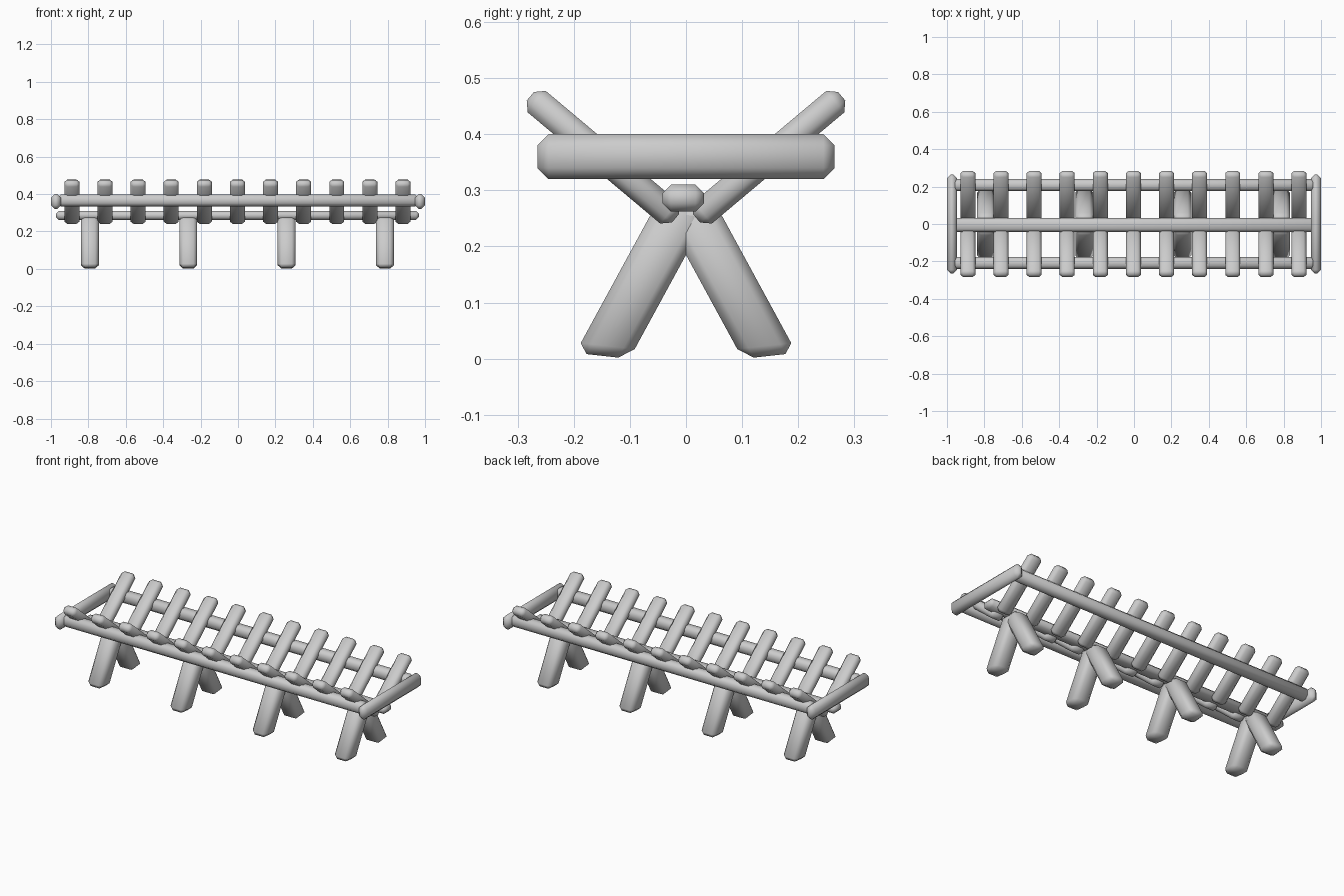
import bpy, bmesh, math
from mathutils import Matrix, Vector

cube = bpy.data.objects.get("Cube")
if cube:
    bpy.data.objects.remove(cube, do_unlink=True)

GREY = (0.6, 0.6, 0.6, 1)
wood = bpy.data.materials.new("plain_grey")
wood.use_nodes = True
wood.diffuse_color = GREY
wood.node_tree.nodes["Principled BSDF"].inputs["Base Color"].default_value = GREY


def bar(name, size, chamfer, place):
    """Softly shaded box with chamfered edges, put in place by a matrix."""
    bm = bmesh.new()
    bmesh.ops.create_cube(bm, size=1)
    bmesh.ops.scale(bm, vec=size, verts=bm.verts)
    bmesh.ops.bevel(bm, geom=bm.edges[:], offset=chamfer, segments=1,
                    affect='EDGES', profile=0.5)
    bm.transform(place)
    bmesh.ops.recalc_face_normals(bm, faces=bm.faces)
    for f in bm.faces:
        f.smooth = True
    mesh = bpy.data.meshes.new(name)
    bm.to_mesh(mesh)
    bm.free()
    mesh.materials.append(wood)
    obj = bpy.data.objects.new(name, mesh)
    bpy.context.collection.objects.link(obj)
    return obj


def at(x, y, z):
    return Matrix.Translation((x, y, z))


# Centre rail along the bottom of the trough
bar("centre_rail", (1.94, 0.074, 0.048), 0.015, at(-0.003, -0.005, 0.286))

for side, label in ((-1, "front"), (1, "back")):
    # Long side rails under the slats
    bar(label + "_rail", (1.93, 0.064, 0.064), 0.017, at(0, side * 0.208, 0.366))

    # Slanted slats
    for i in range(11):
        tilt = Matrix.Rotation(side * math.radians(40), 4, 'X')
        bar(f"{label}_slat_{i + 1}", (0.08, 0.338, 0.05), 0.015,
            at(-0.003 + 0.177 * (i - 5), side * 0.148, 0.359) @ tilt)

    # Splayed legs, sheared so that the feet lie almost level
    foot = Vector((0, side * 0.149, 0.005))
    top = Vector((0, side * 0.002, 0.275))
    axis = (top - foot).normalized()
    across = Vector((0, side * 0.992, 0.11))
    mid = (foot + top) / 2
    for i in range(4):
        shear = Matrix.Identity(4)
        for row in range(3):
            shear[row][1] = across[row]
            shear[row][2] = axis[row]
        bar(f"{label}_leg_{i + 1}", (0.096, 0.097, (top - foot).length), 0.02,
            at(-0.003 + 0.526 * (i - 1.5), mid.y, mid.z) @ shear)

# End bars joining the side rails
for side, label in ((-1, "right"), (1, "left")):
    bar(label + "_end_bar", (0.054, 0.53, 0.08), 0.02, at(side * 0.973, 0, 0.36))
